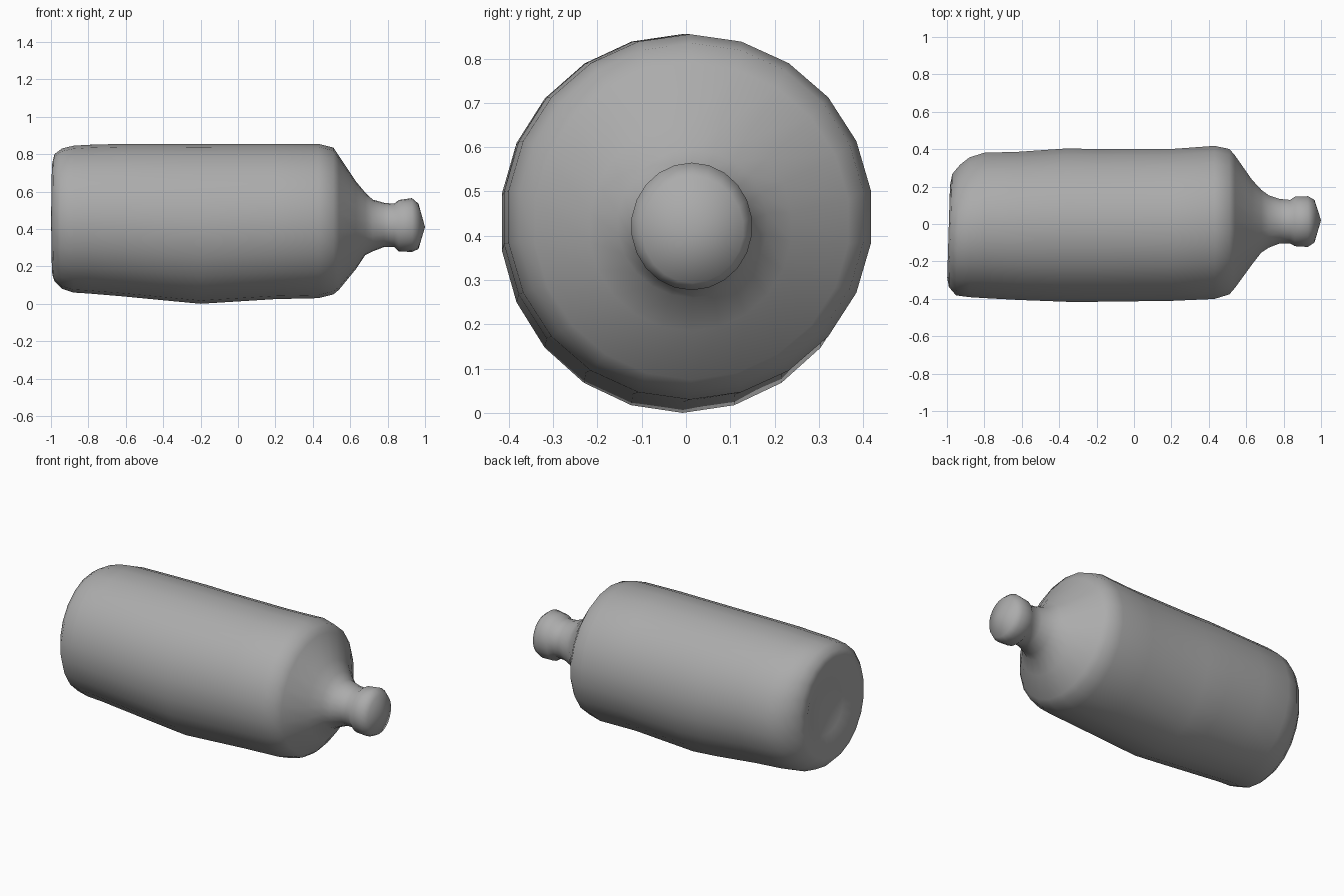
import bpy, bmesh, math

SIDES = 22

# cross-sections along the bottle: x, y min, y max, z min, z max
SECTIONS = [
    (-0.95, -0.18, 0.12, 0.28, 0.58),
    (-0.99, -0.29, 0.21, 0.15, 0.76),
    (-0.98, -0.34, 0.27, 0.12, 0.80),
    (-0.94, -0.385, 0.32, 0.08, 0.83),
    (-0.88, -0.395, 0.36, 0.06, 0.845),
    (-0.80, -0.40, 0.385, 0.055, 0.85),
    (-0.62, -0.41, 0.39, 0.04, 0.855),
    (-0.36, -0.42, 0.408, 0.015, 0.855),
    (-0.20, -0.42, 0.405, 0.00, 0.855),
    (0.20, -0.415, 0.405, 0.025, 0.855),
    (0.43, -0.405, 0.422, 0.03, 0.855),
    (0.51, -0.38, 0.405, 0.05, 0.835),
    (0.54, -0.345, 0.37, 0.075, 0.79),
    (0.63, -0.22, 0.24, 0.185, 0.655),
    (0.68, -0.155, 0.185, 0.26, 0.595),
    (0.72, -0.128, 0.155, 0.28, 0.557),
    (0.78, -0.105, 0.135, 0.303, 0.54),
    (0.835, -0.105, 0.13, 0.303, 0.535),
    (0.86, -0.12, 0.147, 0.28, 0.555),
    (0.93, -0.124, 0.15, 0.277, 0.565),
    (0.965, -0.10, 0.13, 0.293, 0.535),
]

bm = bmesh.new()


def ring(x, y0, y1, z0, z1):
    cy, cz, ry, rz = (y0 + y1) / 2, (z0 + z1) / 2, (y1 - y0) / 2, (z1 - z0) / 2
    return [bm.verts.new((x, cy + ry * math.cos(a), cz + rz * math.sin(a)))
            for a in (2 * math.pi * (i + 0.5) / SIDES for i in range(SIDES))]


def cap(loop, tip):
    v = bm.verts.new(tip)
    for i in range(SIDES):
        bm.faces.new((loop[i - 1], loop[i], v))


# body, shoulder, neck and lip skinned from the sections
rings = [ring(*s) for s in SECTIONS]
for a, b in zip(rings, rings[1:]):
    for i in range(SIDES):
        bm.faces.new((a[i - 1], a[i], b[i], b[i - 1]))

# dished base and rounded mouth
cap(rings[0], (-0.93, -0.03, 0.43))
cap(rings[-1], (1.0, 0.02, 0.41))

# base leans slightly, reaching furthest back on the front side
for v in bm.verts:
    if v.co.x < -0.92:
        v.co.x += 0.03 * v.co.y

bmesh.ops.recalc_face_normals(bm, faces=bm.faces)
for f in bm.faces:
    f.smooth = True
mesh = bpy.data.meshes.new("bottle")
bm.to_mesh(mesh)
bm.free()
bottle = bpy.data.objects.new("bottle", mesh)
bpy.context.collection.objects.link(bottle)

# darker grey surface
grey = bpy.data.materials.new("dark_grey")
grey.diffuse_color = (0.41, 0.41, 0.41, 1)
mesh.materials.append(grey)
